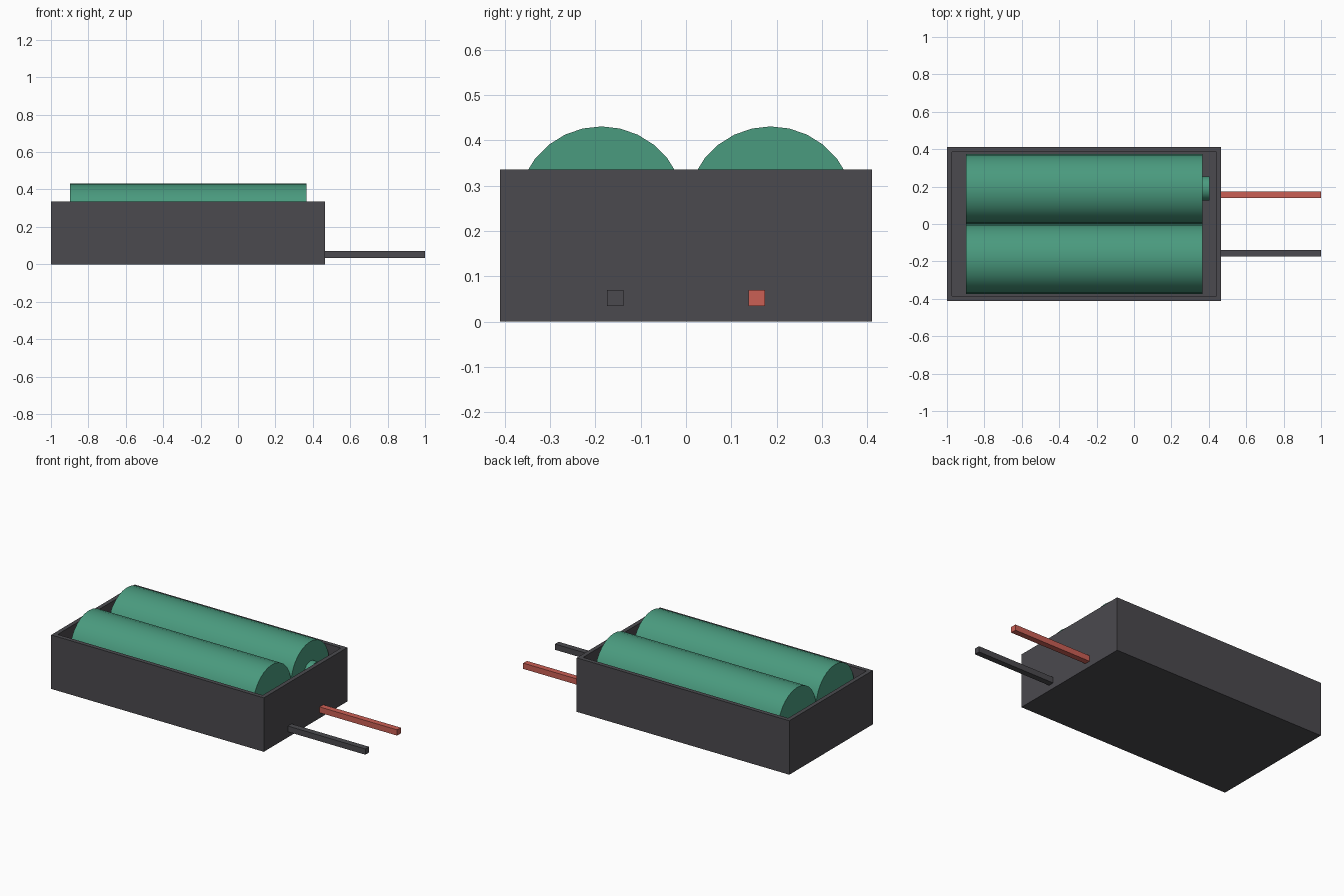
import bpy, bmesh, math
from mathutils import Matrix

if "Cube" in bpy.data.objects:
    bpy.data.objects.remove(bpy.data.objects["Cube"])


def material(name, rgb):
    m = bpy.data.materials.new(name)
    m.diffuse_color = (*rgb, 1)
    m.use_nodes = True
    m.node_tree.nodes["Principled BSDF"].inputs["Base Color"].default_value = m.diffuse_color
    return m


BLACK = material("black plastic", (0.070, 0.068, 0.077))
GREEN = material("green wrap", (0.068, 0.325, 0.210))
RED = material("red insulation", (0.600, 0.115, 0.090))


def finish(name, bm, mat):
    mesh = bpy.data.meshes.new(name)
    bm.to_mesh(mesh)
    bm.free()
    mesh.materials.append(mat)
    ob = bpy.data.objects.new(name, mesh)
    bpy.context.collection.objects.link(ob)
    return ob


def box_mesh(x0, x1, y0, y1, z0, z1):
    bm = bmesh.new()
    centre = Matrix.Translation(((x0 + x1) / 2, (y0 + y1) / 2, (z0 + z1) / 2))
    size = Matrix.Diagonal((x1 - x0, y1 - y0, z1 - z0, 1))
    bmesh.ops.create_cube(bm, size=1, matrix=centre @ size)
    return bm


def rod(name, x0, x1, y, z, r, mat, sides=28):
    """Cylinder along x, smooth on its side and sharp at its ends."""
    bm = bmesh.new()
    m = Matrix.Translation(((x0 + x1) / 2, y, z)) @ Matrix.Rotation(math.pi / 2, 4, 'Y')
    bmesh.ops.create_cone(bm, cap_ends=True, segments=sides, radius1=r,
                          radius2=r, depth=x1 - x0, matrix=m)
    ob = finish(name, bm, mat)
    bpy.ops.object.select_all(action='DESELECT')
    ob.select_set(True)
    bpy.context.view_layer.objects.active = ob
    bpy.ops.object.shade_smooth_by_angle(angle=math.radians(30))
    return ob


# Open tray: inset the top face for the rim, then push it down to the floor
WALL, FLOOR, HEIGHT = 0.037, 0.04, 0.336
bm = box_mesh(-1, 0.466, -0.411, 0.411, 0, HEIGHT)
bm.normal_update()
top = max(bm.faces, key=lambda f: f.calc_center_median().z)
bmesh.ops.inset_region(bm, faces=[top], thickness=WALL)
sunk = bmesh.ops.extrude_face_region(bm, geom=[top])
bmesh.ops.translate(bm, vec=(0, 0, FLOOR - HEIGHT),
                    verts=[g for g in sunk["geom"] if isinstance(g, bmesh.types.BMVert)])
if top.is_valid:
    bmesh.ops.delete(bm, geom=[top], context='FACES_ONLY')
bmesh.ops.recalc_face_normals(bm, faces=bm.faces)
finish("tray", bm, BLACK)

# Two cells side by side, with the terminal on the rear one
for label, y in (("front", -0.187), ("rear", 0.187)):
    rod(label + "_cell", -0.897, 0.366, y, 0.245, 0.186, GREEN)
rod("rear_cell_terminal", 0.36, 0.403, 0.19, 0.245, 0.065, GREEN)

# Square leads leaving the right end
for label, y, mat in (("black", -0.156, BLACK), ("red", 0.156, RED)):
    finish(label + "_lead",
           box_mesh(0.45, 1, y - 0.018, y + 0.018, 0.034, 0.07), mat)
